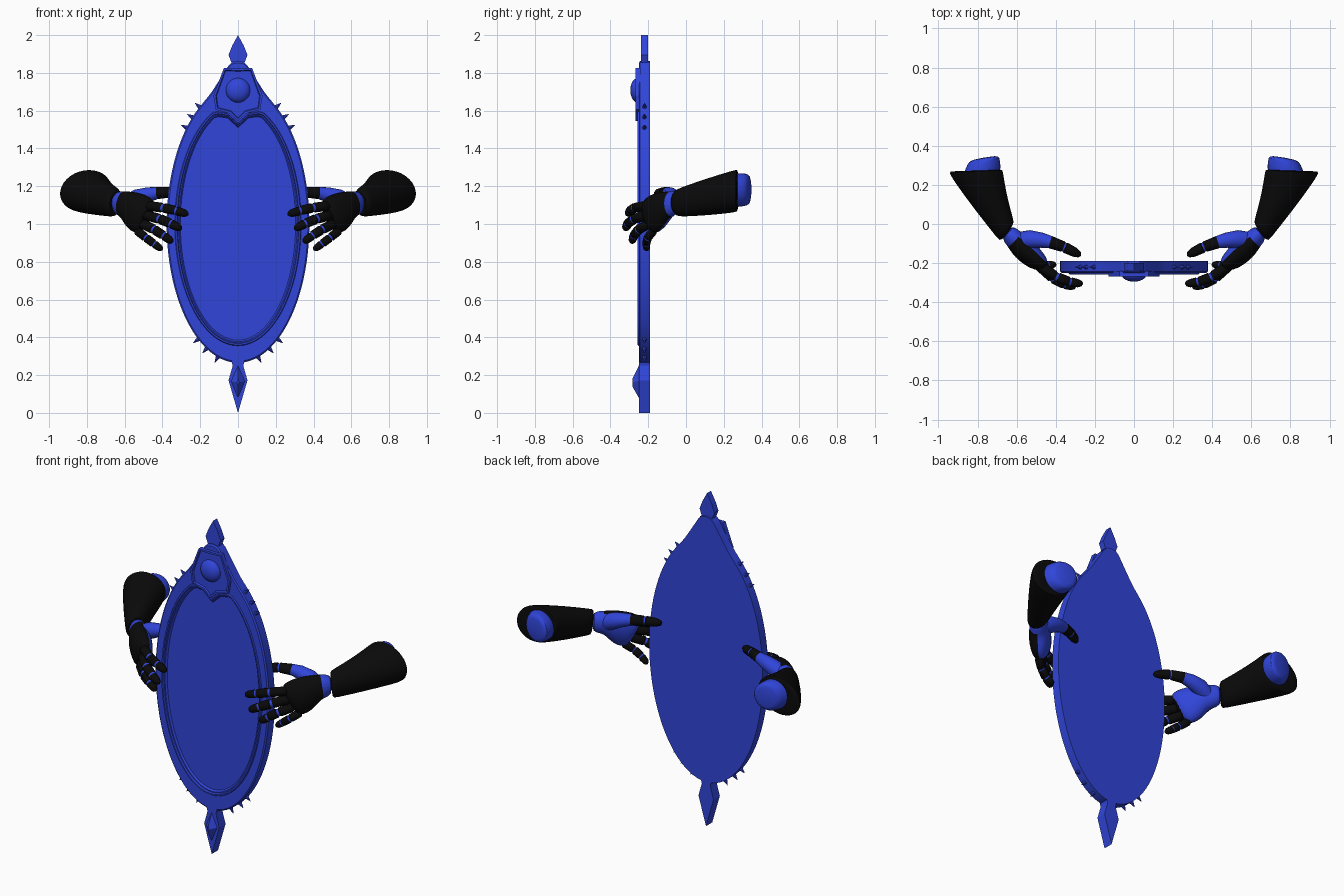
import bpy, bmesh, math
from mathutils import Vector, Matrix

if "Cube" in bpy.data.objects:
    bpy.data.objects.remove(bpy.data.objects["Cube"])

def material(name, rgb):
    m = bpy.data.materials.new(name)
    m.diffuse_color = (*rgb, 1)
    m.use_nodes = True
    m.node_tree.nodes["Principled BSDF"].inputs["Base Color"].default_value = m.diffuse_color
    return m

BLUE = material("royal blue", (0.03, 0.06, 0.70))
BLACK = material("black", (0.003, 0.003, 0.003))

def finish(name, bm, smooth=None, subsurf=0):
    """Turn a bmesh into an object with both materials (0 blue, 1 black)."""
    bmesh.ops.recalc_face_normals(bm, faces=bm.faces)
    me = bpy.data.meshes.new(name)
    bm.to_mesh(me)
    bm.free()
    me.materials.append(BLUE)
    me.materials.append(BLACK)
    ob = bpy.data.objects.new(name, me)
    bpy.context.collection.objects.link(ob)
    if subsurf:
        ob.modifiers.new("smooth", 'SUBSURF').levels = subsurf
        ob.modifiers["smooth"].render_levels = subsurf
    if smooth:
        bpy.ops.object.select_all(action='DESELECT')
        ob.select_set(True)
        bpy.context.view_layer.objects.active = ob
        bpy.ops.object.shade_smooth_by_angle(angle=math.radians(smooth))
    return ob

def bridge(bm, loops, mat=lambda i, j: 0, caps=(True, True)):
    """Skin successive closed loops of points."""
    vs = [[bm.verts.new(p) for p in lp] for lp in loops]
    n = len(vs[0])
    for i in range(len(vs) - 1):
        for j in range(n):
            k = (j + 1) % n
            f = bm.faces.new((vs[i][j], vs[i][k], vs[i + 1][k], vs[i + 1][j]))
            f.material_index = mat(i, j)
    if caps[0]:
        bm.faces.new(vs[0]).material_index = mat(0, 0)
    if caps[1]:
        bm.faces.new(vs[-1]).material_index = mat(len(vs) - 2, 0)

def mirrored(half):
    """Close a half outline (bottom to top, first and last on x = 0)."""
    return half + [(-x, z) for x, z in half[-2:0:-1]]

def resample(pts, n):
    d = [0]
    for a, b in zip(pts, pts[1:]):
        d.append(d[-1] + math.dist(a, b))
    out, i = [], 0
    for k in range(n + 1):
        s = d[-1] * k / n
        while i < len(pts) - 2 and d[i + 1] < s:
            i += 1
        t = (s - d[i]) / (d[i + 1] - d[i])
        out.append(tuple(a + (b - a) * t for a, b in zip(pts[i], pts[i + 1])))
    return out

def ellipse_half(rx, rz, zc, ztop):
    end = math.asin((ztop - zc) / rz)
    ts = [-math.pi / 2 + (end + math.pi / 2) * i / 60 for i in range(61)]
    return [(rx * math.cos(t), zc + rz * math.sin(t)) for t in ts]

# ---- mirror body: bevelled rim, raised lip, recessed glass ----
RX, RZ, ZC = 0.378, 0.735, 1.0
outer = mirrored(resample(ellipse_half(RX, RZ, ZC, 1.63) +
                          [(0.145, 1.69), (0.09, 1.775), (0.04, 1.855), (0, 1.862)], 60))
heart = mirrored(resample(ellipse_half(0.335, 0.645, ZC, 1.598) +
                          [(0.06, 1.588), (0, 1.535)], 60))

def inset(pts, d, y, rx, rz):
    return [(x * (1 - d / rx), y, ZC + (z - ZC) * (1 - d / rz)) for x, z in pts]

bm = bmesh.new()
bridge(bm, [inset(outer, 0, -0.19, RX, RZ), inset(outer, 0, -0.243, RX, RZ),
            inset(outer, 0.008, -0.25, RX, RZ)] +
       [inset(heart, d, y, 0.335, 0.645) for d, y in
        ((0, -0.25), (0.004, -0.257), (0.012, -0.257), (0.016, -0.247),
         (0.022, -0.247), (0.03, -0.237))])
finish("mirror_body", bm, 25)

def prism(name, half, y0, y1, steps=()):
    """Extruded symmetric outline with optional front insets (thickness, depth)."""
    bm = bmesh.new()
    pts = mirrored(half)
    bridge(bm, [[(x, y, z) for x, z in pts] for y in (y0, y1)])
    bmesh.ops.recalc_face_normals(bm, faces=bm.faces)
    front = min(bm.faces, key=lambda f: f.calc_center_median().y)
    for thick, depth in steps:
        bmesh.ops.inset_region(bm, faces=[front], thickness=thick, depth=depth)
    return finish(name, bm)

# ---- finials and crest ----
prism("top_finial", [(0, 1.84), (0.035, 1.855), (0.05, 1.895), (0.03, 1.945), (0, 2.0)], -0.237, -0.2)
prism("bottom_finial", [(0, 0), (0.05, 0.172), (0.028, 0.25), (0.035, 0.275), (0, 0.29)], -0.25, -0.19)
bm = bmesh.new()
bridge(bm, [[(0, -0.25, 0.08), (0.036, -0.25, 0.168), (0, -0.25, 0.25), (-0.036, -0.25, 0.168)],
            [(0, -0.284, 0.14), (0.006, -0.284, 0.162), (0, -0.284, 0.18), (-0.006, -0.284, 0.162)]])
finish("finial_stud", bm)
prism("crest", [(0, 1.545), (0.045, 1.585), (0.118, 1.605), (0.13, 1.68), (0.075, 1.825), (0, 1.825)],
      -0.24, -0.268, ((0.012, 0), (0.005, -0.009)))
bm = bmesh.new()
bmesh.ops.create_uvsphere(bm, u_segments=28, v_segments=16, radius=1,
                          matrix=Matrix.Translation((0, -0.255, 1.708)) @ Matrix.Diagonal((0.065, 0.04, 0.065, 1)))
finish("crest_gem", bm, 60)

# ---- small spikes round the rim ----
bm = bmesh.new()
for s in (-1, 1):
    for z in (1.62, 1.565, 1.51, 0.39, 0.34, 0.295):
        x = RX * math.sqrt(1 - ((z - ZC) / RZ) ** 2)
        nrm = Vector((s * x / RX ** 2, 0, (z - ZC) / RZ ** 2)).normalized()
        mtx = Matrix.Translation(Vector((s * x, -0.22, z)) + nrm * 0.01) @ \
            nrm.to_track_quat('Z', 'Y').to_matrix().to_4x4()
        bmesh.ops.create_cone(bm, cap_ends=True, segments=8, radius1=0.016, radius2=0.001,
                              depth=0.045, matrix=mtx)
finish("rim_spikes", bm)

# ---- arms ----
N = 16

def loft(name, rings, s, mat, subsurf=1):
    """Rings are (centre, half-vector u, half-vector v); s mirrors x."""
    loops = []
    for c, u, v in rings:
        c, u, v = Vector(c), Vector(u), Vector(v)
        pts = [c + u * math.cos(2 * math.pi * j / N) + v * math.sin(2 * math.pi * j / N) for j in range(N)]
        loops.append([(s * p.x, p.y, p.z) for p in pts])
    bm = bmesh.new()
    bridge(bm, loops, mat)
    return finish(name, bm, 50, subsurf)

def tube(name, path, stations, s, mat):
    """Round tube on a quadratic curve; stations are (t, radius)."""
    a, b, c = (Vector(p) for p in path)
    rings = []
    for t, r in stations:
        tan = ((b - a) * (1 - t) + (c - b) * t).normalized()
        u = tan.cross(Vector((0, 0, 1))).normalized()
        rings.append((a * (1 - t) ** 2 + b * 2 * t * (1 - t) + c * t * t, u * r, u.cross(tan) * r))
    return loft(name, rings, s, mat, 0)

FINGER = [(0, .8), (.05, 1), (.35, 1), (.37, .82), (.42, .82), (.44, 1), (.67, .95), (.69, .8),
          (.73, .8), (.75, .92), (.9, .8), (.97, .55), (1, .15)]
FINGERS = {  # base, bend, tip, radius
    "index_finger": ((.475, -.215, 1.095), (.38, -.30, 1.09), (.262, -.305, 1.05), .026),
    "middle_finger": ((.485, -.21, 1.045), (.40, -.31, 1.03), (.298, -.32, .972), .027),
    "ring_finger": ((.505, -.195, 1.0), (.43, -.28, .97), (.345, -.285, .902), .026),
    "little_finger": ((.535, -.17, .965), (.48, -.225, .92), (.40, -.205, .863), .023),
}
THUMB = [(0, .045), (.2, .047), (.4, .039), (.54, .032), (.55, .032), (.74, .028), (.75, .024),
         (.77, .024), (.78, .028), (.92, .024), (.98, .015), (1, .004)]

for s, side in ((-1, "left"), (1, "right")):
    # black sleeve, flaring to a slanted cut end
    loft(side + "_sleeve", [
        ((.648, -.042, 1.113), (.036, -.05, 0), (-.01, 0, .075)),
        ((.655, -.03, 1.114), (.038, -.051, 0), (-.01, 0, .077)),
        ((.73, .11, 1.143), (.077, -.05, 0), (-.01, 0, .1)),
        ((.80, .25, 1.172), (.132, -.02, 0), (-.02, 0, .115)),
        ((.81, .272, 1.177), (.138, -.005, 0), (-.02, 0, .113)),
        ((.81, .274, 1.177), (.13, -.005, 0), (-.02, 0, .106))], s, lambda i, j: 1)
    # blue upper arm stub inside the sleeve
    loft(side + "_arm_stub", [
        ((.78, .2, 1.17), (.10, -.03, 0), (0, 0, .09)),
        ((.78, .27, 1.18), (.10, -.03, 0), (0, 0, .092)),
        ((.77, .325, 1.182), (.085, -.02, 0), (0, 0, .088)),
        ((.77, .34, 1.182), (.066, -.01, 0), (0, 0, .072))], s, lambda i, j: 0)
    # palm: blue inside, black on the back of the hand
    loft(side + "_palm", [
        ((.655, -.035, 1.113), (.030, -.036, 0), (0, 0, .062)),
        ((.61, -.08, 1.108), (.033, -.038, 0), (-.01, 0, .066)),
        ((.58, -.112, 1.093), (.04, -.045, .0), (-.02, -.01, .08)),
        ((.545, -.145, 1.07), (.04, -.047, 0), (-.035, -.02, .095)),
        ((.505, -.182, 1.045), (.034, -.042, 0), (-.04, -.025, .098)),
        ((.475, -.205, 1.035), (.024, -.032, 0), (-.036, -.022, .08))],
        s, lambda i, j: int(i > 0 and (j < N * .27 or j >= N * .73)))
    # thumb behind the plate
    tube(side + "_thumb", ((.585, -.085, 1.11), (.455, -.055, 1.19), (.272, -.162, 1.158)),
         THUMB, s, lambda i, j: int(i > 3 and i != 6))
    # fingers in front, with blue joint bands
    for name, (a, b, c, r) in FINGERS.items():
        tube(side + "_" + name, (a, b, c), [(t, k * r) for t, k in FINGER], s,
             lambda i, j: int(i not in (3, 7)))
